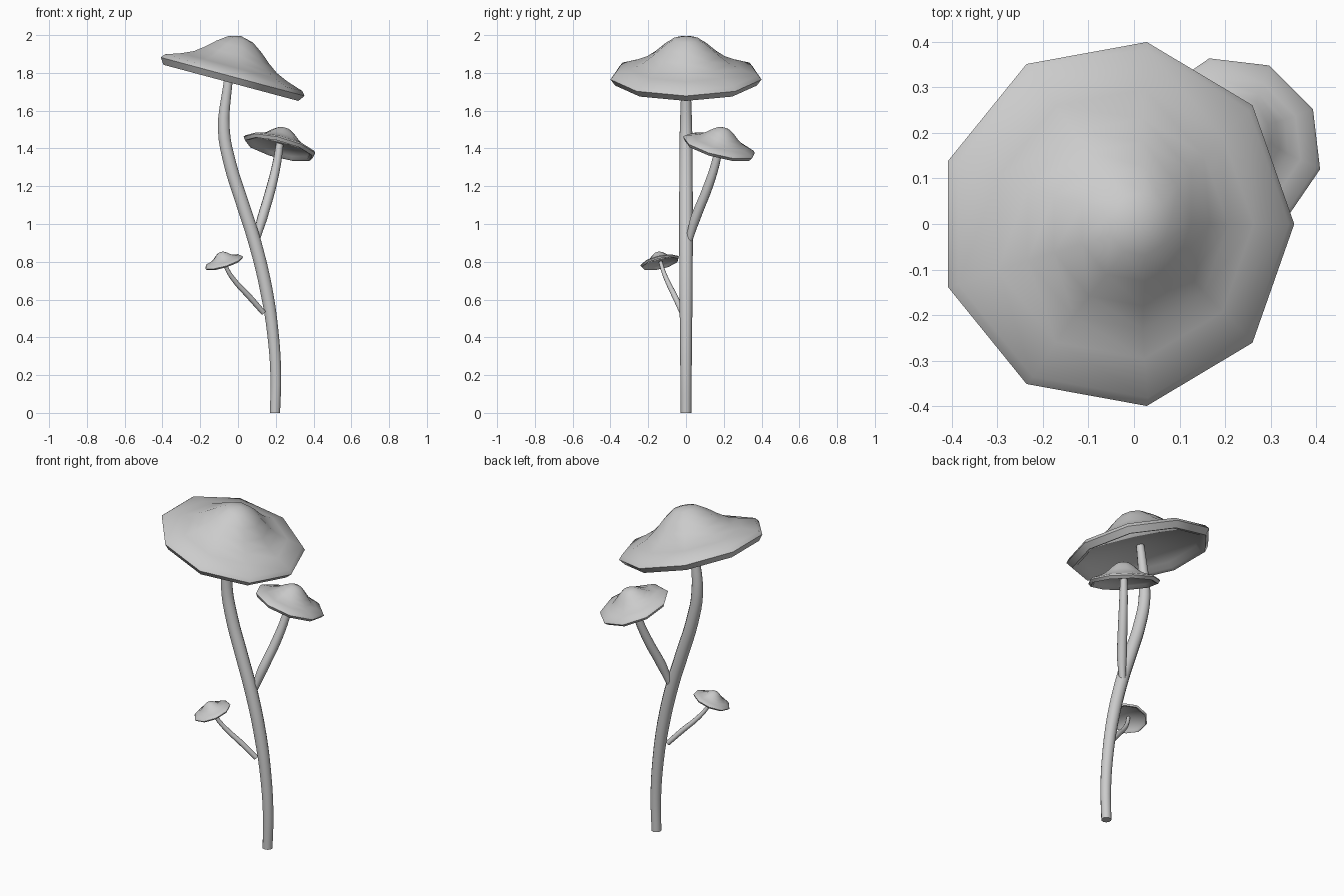
import bpy, bmesh
from math import radians, cos, sin, pi
from mathutils import Matrix, Vector

if "Cube" in bpy.data.objects:
    bpy.data.objects.remove(bpy.data.objects["Cube"])

# Cap cross-section (radius, height), apex to underside centre, at main-cap size
PROFILE = [(0, .219), (.07, .202), (.128, .162), (.183, .115), (.235, .078),
           (.30, .05), (.388, .022), (.406, 0), (.381, -.034), (.352, -.026),
           (.335, .003), (0, .025)]
SIDES = 9


def smooth(obj, angle):
    bpy.ops.object.select_all(action='DESELECT')
    obj.select_set(True)
    bpy.context.view_layer.objects.active = obj
    bpy.ops.object.shade_smooth_by_angle(angle=radians(angle))


def cap(name, centre, scale, tilt, heading, phase):
    """Nine-sided lathed cap, tilted down towards a compass heading."""
    bm = bmesh.new()
    rings = []
    for r, z in PROFILE:
        n = SIDES if r else 1
        rings.append([bm.verts.new((r * cos(2 * pi * i / SIDES),
                                    r * sin(2 * pi * i / SIDES), z))
                      for i in range(n)])
    for a, b in zip(rings, rings[1:]):
        for i in range(SIDES):
            j = (i + 1) % SIDES
            if len(a) == 1:
                bm.faces.new((a[0], b[i], b[j]))
            elif len(b) == 1:
                bm.faces.new((a[i], b[0], a[j]))
            else:
                bm.faces.new((a[i], b[i], b[j], a[j]))
    m = (Matrix.Translation(Vector(centre))
         @ Matrix.Rotation(radians(heading), 4, 'Z')
         @ Matrix.Rotation(radians(tilt), 4, 'Y')
         @ Matrix.Rotation(radians(phase), 4, 'Z')
         @ Matrix.Scale(scale, 4))
    bm.transform(m)
    bmesh.ops.recalc_face_normals(bm, faces=bm.faces)
    me = bpy.data.meshes.new(name)
    bm.to_mesh(me)
    bm.free()
    obj = bpy.data.objects.new(name, me)
    bpy.context.collection.objects.link(obj)
    smooth(obj, 60)


def stem(name, points):
    """Tapered tube through (x, y, z, radius) points."""
    cu = bpy.data.curves.new(name, 'CURVE')
    cu.dimensions = '3D'
    cu.bevel_depth = 1
    cu.bevel_resolution = 3
    cu.resolution_u = 4
    cu.use_fill_caps = True
    sp = cu.splines.new('BEZIER')
    sp.bezier_points.add(len(points) - 1)
    for p, (x, y, z, r) in zip(sp.bezier_points, points):
        p.co = (x, y, z)
        p.radius = r
        p.handle_left_type = p.handle_right_type = 'AUTO'
    obj = bpy.data.objects.new(name, cu)
    bpy.context.collection.objects.link(obj)
    bpy.ops.object.select_all(action='DESELECT')
    obj.select_set(True)
    bpy.context.view_layer.objects.active = obj
    bpy.ops.object.convert(target='MESH')
    smooth(bpy.context.view_layer.objects.active, 50)


# Main stem and its two side branches
stem("main_stem", [(.196, 0, 0, .028), (.200, 0, .2, .030), (.185, 0, .42, .032),
                   (.15, 0, .65, .035), (.09, 0, .9, .036), (.02, 0, 1.12, .036),
                   (-.04, 0, 1.31, .035), (-.075, 0, 1.5, .033),
                   (-.055, 0, 1.73, .025), (-.042, 0, 1.82, .022)])
stem("upper_branch", [(.095, .015, .91, .018), (.128, .05, 1.03, .027),
                      (.172, .11, 1.18, .026), (.205, .156, 1.32, .023),
                      (.222, .178, 1.43, .020)])
stem("lower_branch", [(.135, -.02, .53, .014), (.06, -.058, .615, .015),
                      (-.01, -.095, .69, .013), (-.055, -.122, .755, .011),
                      (-.073, -.135, .80, .010)])

# Caps
cap("main_cap", (-.04, 0, 1.783), 1.0, 15, 0, 0)
cap("upper_cap", (.221, .176, 1.41), .49, 20, 45, 180)
cap("lower_cap", (-.075, -.138, .798), .263, 21, 217, 180)
